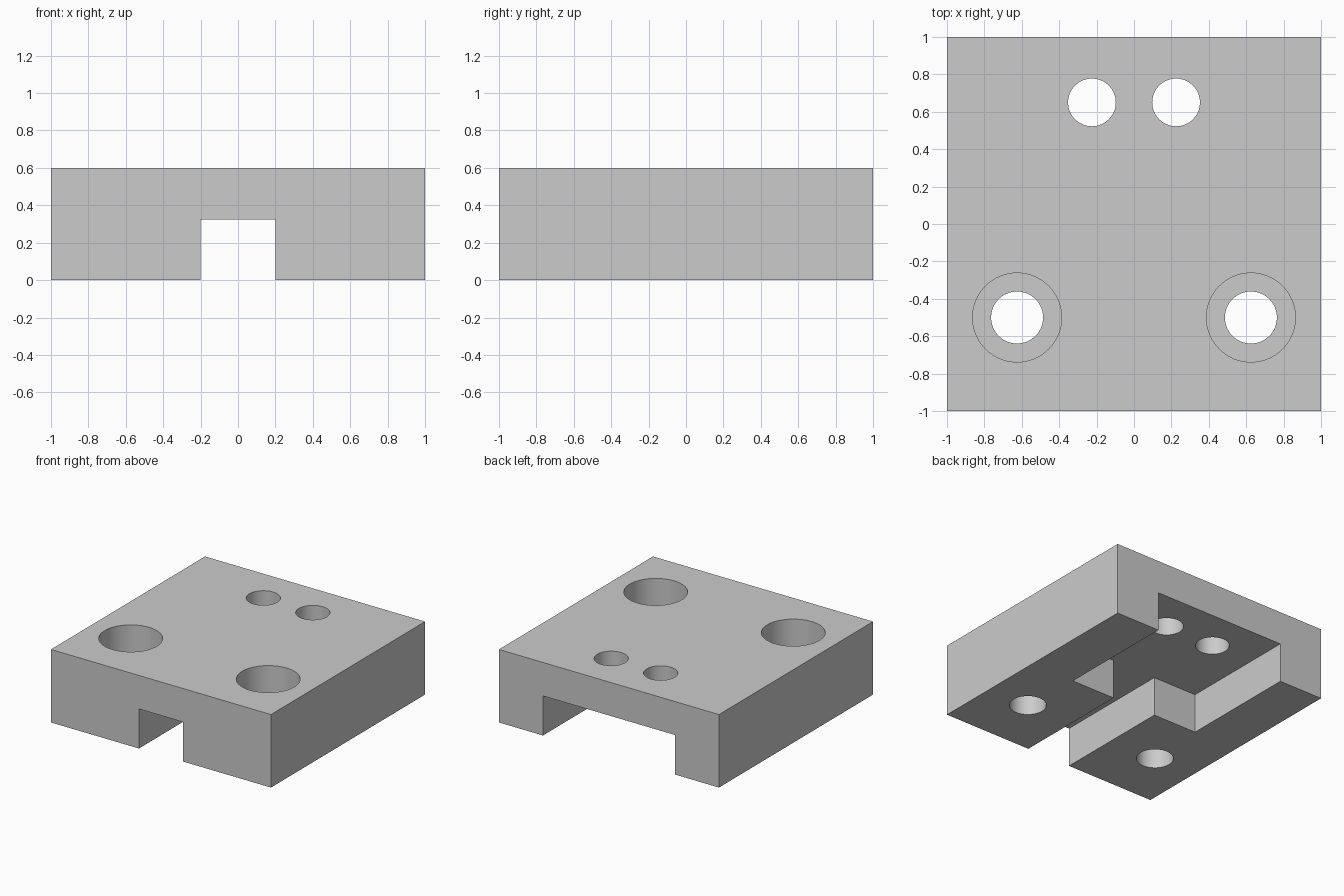
import bpy
import bmesh
import math

if "Cube" in bpy.data.objects:
    bpy.data.objects.remove(bpy.data.objects["Cube"])

TOP = 0.6          # plate thickness
SLOT = 0.325       # height of the slot ceiling

grey = bpy.data.materials.new("plain grey")
grey.diffuse_color = (0.6, 0.6, 0.6, 1)
grey.use_nodes = True
grey.node_tree.nodes["Principled BSDF"].inputs["Base Color"].default_value = grey.diffuse_color


def prism(name, outline, z0, z1):
    """Extrude a counter-clockwise plan outline from z0 to z1."""
    bm = bmesh.new()
    face = bm.faces.new([bm.verts.new((x, y, z0)) for x, y in outline])
    top = bmesh.ops.extrude_face_region(bm, geom=[face])["geom"]
    bmesh.ops.translate(bm, vec=(0, 0, z1 - z0),
                        verts=[v for v in top if isinstance(v, bmesh.types.BMVert)])
    bmesh.ops.recalc_face_normals(bm, faces=bm.faces)
    mesh = bpy.data.meshes.new(name)
    bm.to_mesh(mesh)
    bm.free()
    mesh.materials.append(grey)
    obj = bpy.data.objects.new(name, mesh)
    bpy.context.collection.objects.link(obj)
    return obj


def circle(x, y, r, n=64):
    return [(x + r * math.cos(2 * math.pi * i / n),
             y + r * math.sin(2 * math.pi * i / n)) for i in range(n)]


# Square plate
plate = prism("mounting_plate", [(-1, -1), (1, -1), (1, 1), (-1, 1)], 0, TOP)

# T-shaped slot underneath: narrow at the front, wide at the back
half = [(0.2, -1.2), (0.2, 0), (0.6, 0), (0.6, 1.2)]
cutters = [prism("slot_cutter", half + [(-x, y) for x, y in reversed(half)], -0.2, SLOT)]

# Counterbored front holes and plain back holes, mirrored in x
for s in (-1, 1):
    cutters += [
        prism("bolt_hole_cutter", circle(s * 0.625, -0.5, 0.139), -0.2, 0.8),
        prism("counterbore_cutter", circle(s * 0.625, -0.5, 0.238), 0.325, 0.8),
        prism("pin_hole_cutter", circle(s * 0.225, 0.65, 0.1275), -0.2, 0.8),
    ]

bpy.context.view_layer.objects.active = plate
plate.select_set(True)
for cutter in cutters:
    mod = plate.modifiers.new("cut", "BOOLEAN")
    mod.operation = "DIFFERENCE"
    mod.solver = "EXACT"
    mod.object = cutter
    bpy.ops.object.modifier_apply(modifier=mod.name)
    bpy.data.objects.remove(cutter)

# Smooth hole walls, crisp edges
bpy.ops.object.shade_smooth_by_angle(angle=math.radians(30))
